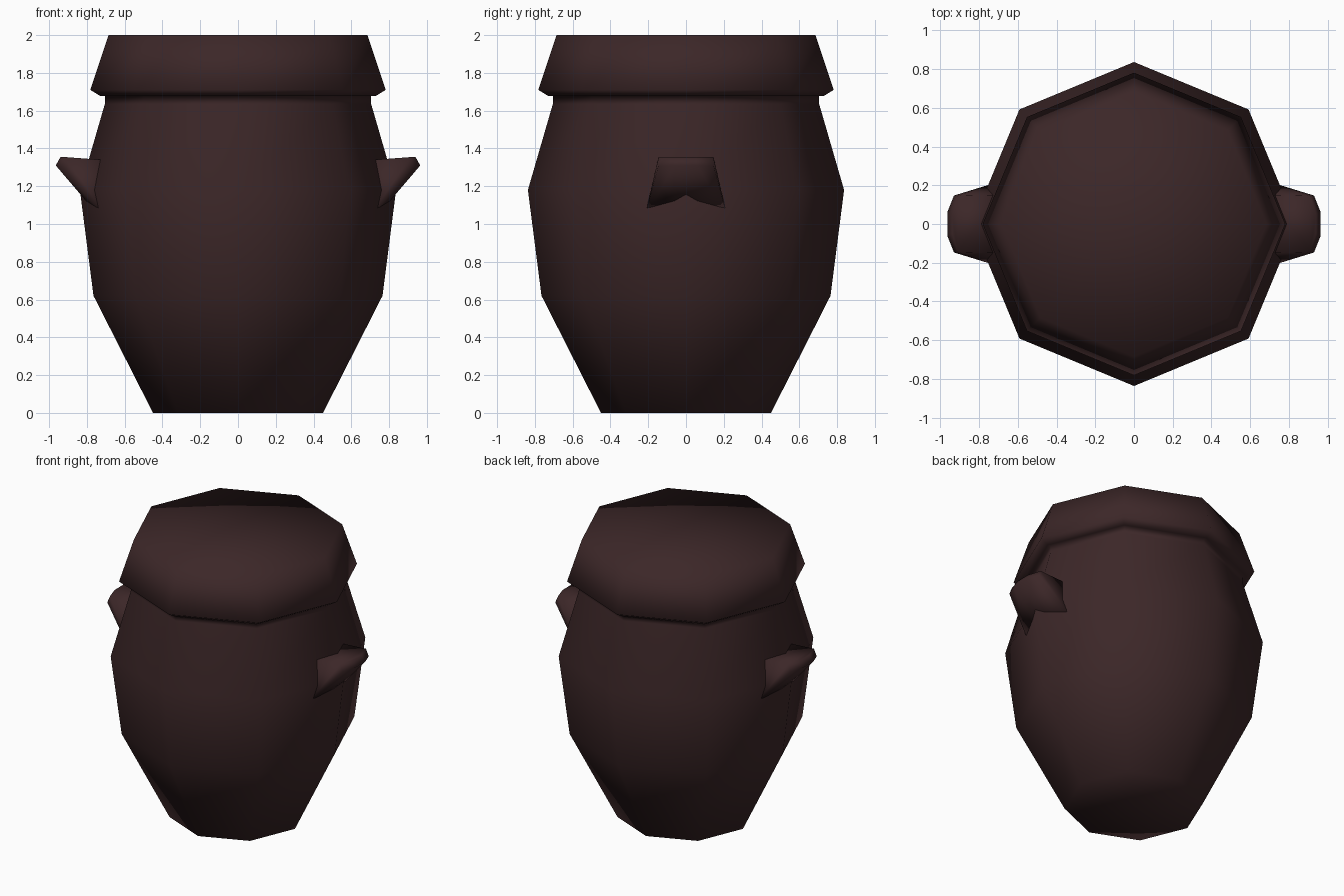
import bpy, bmesh, math

if "Cube" in bpy.data.objects:
    bpy.data.objects.remove(bpy.data.objects["Cube"])

clay = bpy.data.materials.new("dark_brown_clay")
clay.diffuse_color = (0.045, 0.020, 0.021, 1)
clay.use_nodes = True
clay.node_tree.nodes["Principled BSDF"].inputs["Base Color"].default_value = clay.diffuse_color


def finish(bm, name):
    bmesh.ops.recalc_face_normals(bm, faces=bm.faces[:])
    for f in bm.faces:
        f.smooth = True
    me = bpy.data.meshes.new(name)
    bm.to_mesh(me)
    bm.free()
    me.materials.append(clay)
    ob = bpy.data.objects.new(name, me)
    bpy.context.collection.objects.link(ob)
    return ob


def lathe(name, profile, sides=8):
    """Revolve (radius, z) points; end rings are closed with fans."""
    bm = bmesh.new()
    rings = [[bm.verts.new((r * math.cos(2 * math.pi * i / sides),
                            r * math.sin(2 * math.pi * i / sides), z))
              for i in range(sides)] for r, z in profile]
    for a, b in zip(rings, rings[1:]):
        for i in range(sides):
            j = (i + 1) % sides
            bm.faces.new((a[i], a[j], b[j], b[i]))
    for ring, z in ((rings[0], profile[0][1]), (rings[-1], profile[-1][1])):
        c = bm.verts.new((0, 0, z))
        for i in range(sides):
            bm.faces.new((c, ring[i], ring[(i + 1) % sides]))
    return finish(bm, name)


# Jar with its overhanging lid, one continuous octagonal surface
lathe("jar_body_and_lid", [(0.45, 0), (0.765, 0.62), (0.837, 1.18), (0.705, 1.635),
                           (0.705, 1.68), (0.73, 1.678), (0.782, 1.71), (0.685, 2.0)])


# Wedge-shaped lug handles on both sides
def handle(name, side):
    half = [(0.70, 0.15, 1.338), (0.91, 0.145, 1.354), (0.94, 0.05, 1.354),
            (0.965, 0.06, 1.31), (0.93, 0.147, 1.305),
            (0.70, 0.218, 1.04), (0.70, 0.06, 1.0)]
    bm = bmesh.new()
    for x, y, z in half:
        for s in (-1, 1):
            bm.verts.new((side * x, s * y, z))
    bmesh.ops.convex_hull(bm, input=bm.verts[:])
    finish(bm, name)


handle("right_handle", 1)
handle("left_handle", -1)
